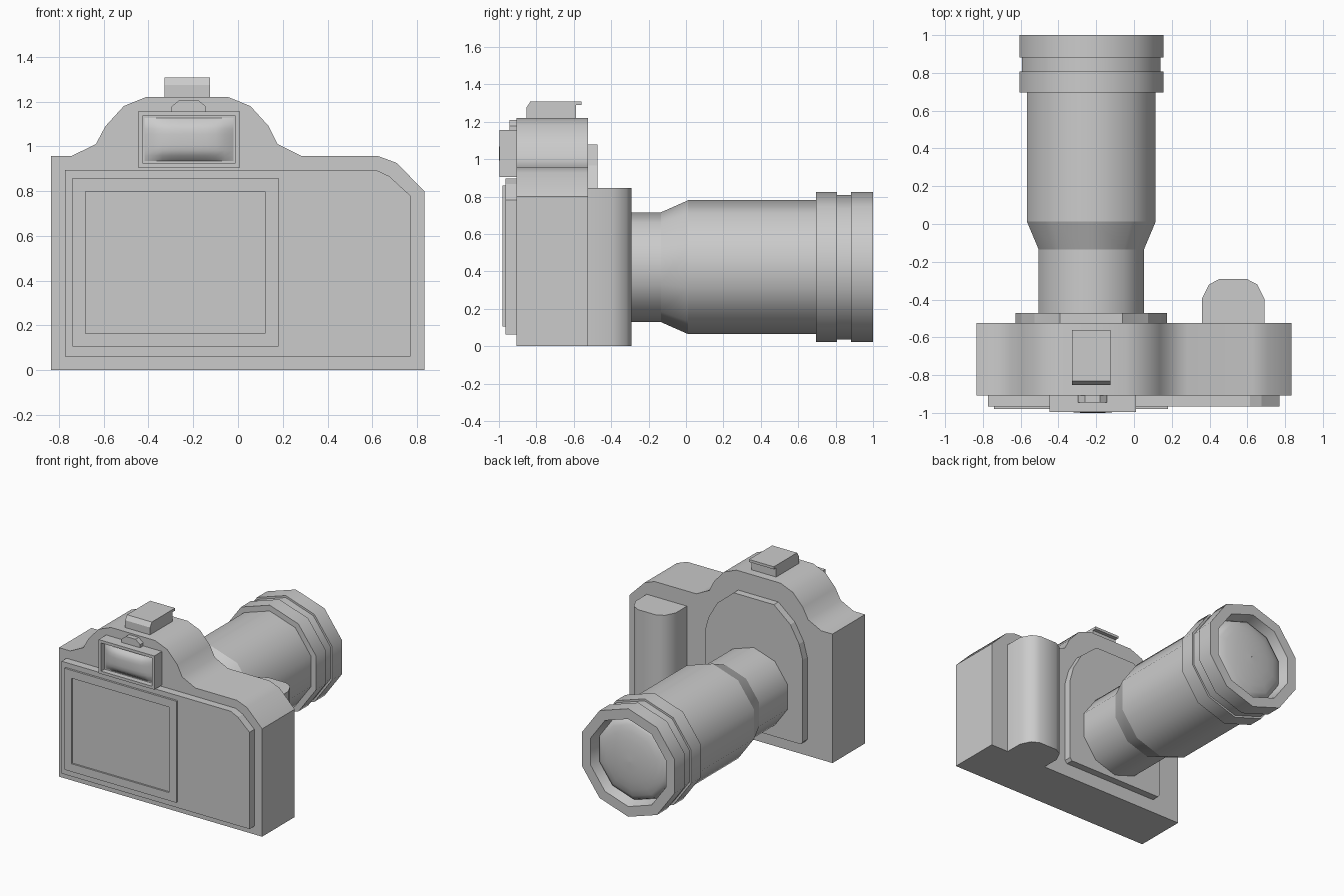
import bpy, bmesh, math
from mathutils import Vector

if "Cube" in bpy.data.objects:
    bpy.data.objects.remove(bpy.data.objects["Cube"])

CX, CZ = -0.226, 0.422          # lens axis


def finish(bm, name, angle=None):
    me = bpy.data.meshes.new(name)
    bm.to_mesh(me)
    bm.free()
    ob = bpy.data.objects.new(name, me)
    bpy.context.collection.objects.link(ob)
    if angle is None:
        me.polygons.foreach_set("use_smooth", [True] * len(me.polygons))
    elif angle > 0:
        bpy.ops.object.select_all(action='DESELECT')
        ob.select_set(True)
        bpy.context.view_layer.objects.active = ob
        bpy.ops.object.shade_smooth_by_angle(angle=math.radians(angle))
    return ob


def prism(name, pts, axis, a, b, angle=0, inset=0, depth=0):
    """Extrude a 2D outline along an axis; optionally recess its rear (-y) face."""
    place = {'x': lambda p, t: (t, p[0], p[1]),
             'y': lambda p, t: (p[0], t, p[1]),
             'z': lambda p, t: (p[0], p[1], t)}[axis]
    bm = bmesh.new()
    va = [bm.verts.new(place(p, a)) for p in pts]
    vb = [bm.verts.new(place(p, b)) for p in pts]
    face = bm.faces.new(va)
    bm.faces.new(vb[::-1])
    for i in range(len(pts)):
        j = (i + 1) % len(pts)
        bm.faces.new((va[i], vb[i], vb[j], va[j]))
    bmesh.ops.recalc_face_normals(bm, faces=bm.faces)
    if inset:
        bmesh.ops.inset_region(bm, faces=[face], thickness=inset)
        inner = bmesh.ops.extrude_face_region(bm, geom=[face])
        verts = [g for g in inner['geom'] if isinstance(g, bmesh.types.BMVert)]
        bmesh.ops.translate(bm, verts=verts, vec=(0, depth, 0))
        if face.is_valid:
            bmesh.ops.delete(bm, geom=[face], context='FACES_ONLY')
    return finish(bm, name, angle)


def rect(x0, x1, z0, z1):
    return [(x0, z0), (x1, z0), (x1, z1), (x0, z1)]


def lathe(name, bands, sides=10):
    """Ten-sided turned part; each band keeps its own vertices so rims stay crisp."""
    bm = bmesh.new()

    def ring(r, y):
        out = []
        for i in range(sides):
            t = 2 * math.pi * i / sides
            out.append(bm.verts.new((CX + r * math.sin(t), y, CZ + r * math.cos(t))))
        return out

    for band in bands:
        rings = [ring(r, y) for r, y in band]
        for p, q in zip(rings, rings[1:]):
            for i in range(sides):
                j = (i + 1) % sides
                bm.faces.new((p[i], p[j], q[j], q[i]))
    return finish(bm, name)


# Body with the arched viewfinder housing
prism("camera_body", [
    (-0.835, 0), (0.833, 0), (0.833, 0.80), (0.708, 0.926), (0.625, 0.957),
    (0.284, 0.957), (0.177, 1.01), (0.137, 1.09), (0.055, 1.18), (-0.046, 1.221),
    (-0.408, 1.221), (-0.51, 1.18), (-0.592, 1.09), (-0.635, 1.01),
    (-0.743, 0.957), (-0.835, 0.957)], 'y', -0.907, -0.525, 40)

# Rear panel and screen
prism("rear_panel", [(-0.773, 0.062), (0.77, 0.062), (0.77, 0.78), (0.675, 0.867),
                     (0.615, 0.895), (-0.773, 0.895)], 'y', -0.965, -0.90)
prism("screen_frame", rect(-0.74, 0.18, 0.105, 0.858), 'y', -0.98, -0.95,
      inset=0.084, depth=0.013)

# Eyepiece frame with bulging window
prism("eyepiece_frame", rect(-0.447, 0.01, 0.905, 1.155), 'y', -0.996, -0.90,
      inset=0.029, depth=0.04)
bm = bmesh.new()
bmesh.ops.create_grid(bm, x_segments=10, y_segments=8, size=1)
for v in bm.verts:
    u, w = v.co.x, v.co.y
    v.co = Vector((-0.2185 + 0.1995 * u, -0.958 - 0.042 * (1 - u ** 4) * (1 - w ** 4),
                   1.03 + 0.096 * w))
finish(bm, "eyepiece_window")

# Focus knob above the eyepiece
prism("focus_knob", [(-0.297, 1.12), (-0.297, 1.178), (-0.26, 1.208), (-0.18, 1.208),
                     (-0.143, 1.178), (-0.143, 1.12)], 'y', -0.944, -0.90)

# Flash shoe with front lip
prism("flash_shoe", [(-0.853, 1.20), (-0.853, 1.275), (-0.832, 1.308), (-0.56, 1.308),
                     (-0.56, 1.289), (-0.588, 1.289), (-0.588, 1.20)],
      'x', -0.329, -0.125)

# Hand grip
half = [(0.165, -0.56), (0.165, -0.395), (0.128, -0.32), (0.072, -0.291)]
prism("hand_grip", [(0.525 + x, y) for x, y in half] +
      [(0.525 - x, y) for x, y in reversed(half)], 'z', 0, 0.845, 40)

# Lens mount plate
half = [(0.385, 0.10), (0.402, 0.12), (0.402, 0.73), (0.372, 0.84),
        (0.30, 0.965), (0.165, 1.077)]
prism("mount_plate", [(CX + x, z) for x, z in half] +
      [(CX - x, z) for x, z in reversed(half)], 'y', -0.54, -0.472)

# Lens barrel, rings and recessed front
profile = [(0.293, -0.49), (0.293, -0.135), (0.358, 0.012), (0.358, 0.695),
           (0.401, 0.695), (0.401, 0.808), (0.386, 0.808), (0.386, 0.882),
           (0.401, 0.882), (0.401, 1.0), (0.325, 1.0), (0.305, 0.92)]
lathe("lens_barrel", [list(reversed(s)) for s in zip(profile, profile[1:])])

# Domed front glass
dome = [(0.305 * math.cos(t), 0.92 + 0.065 * math.sin(t))
        for t in [math.pi / 2 * k / 6 for k in range(6)]] + [(0.002, 0.985)]
lathe("front_glass", [list(reversed(dome))])
